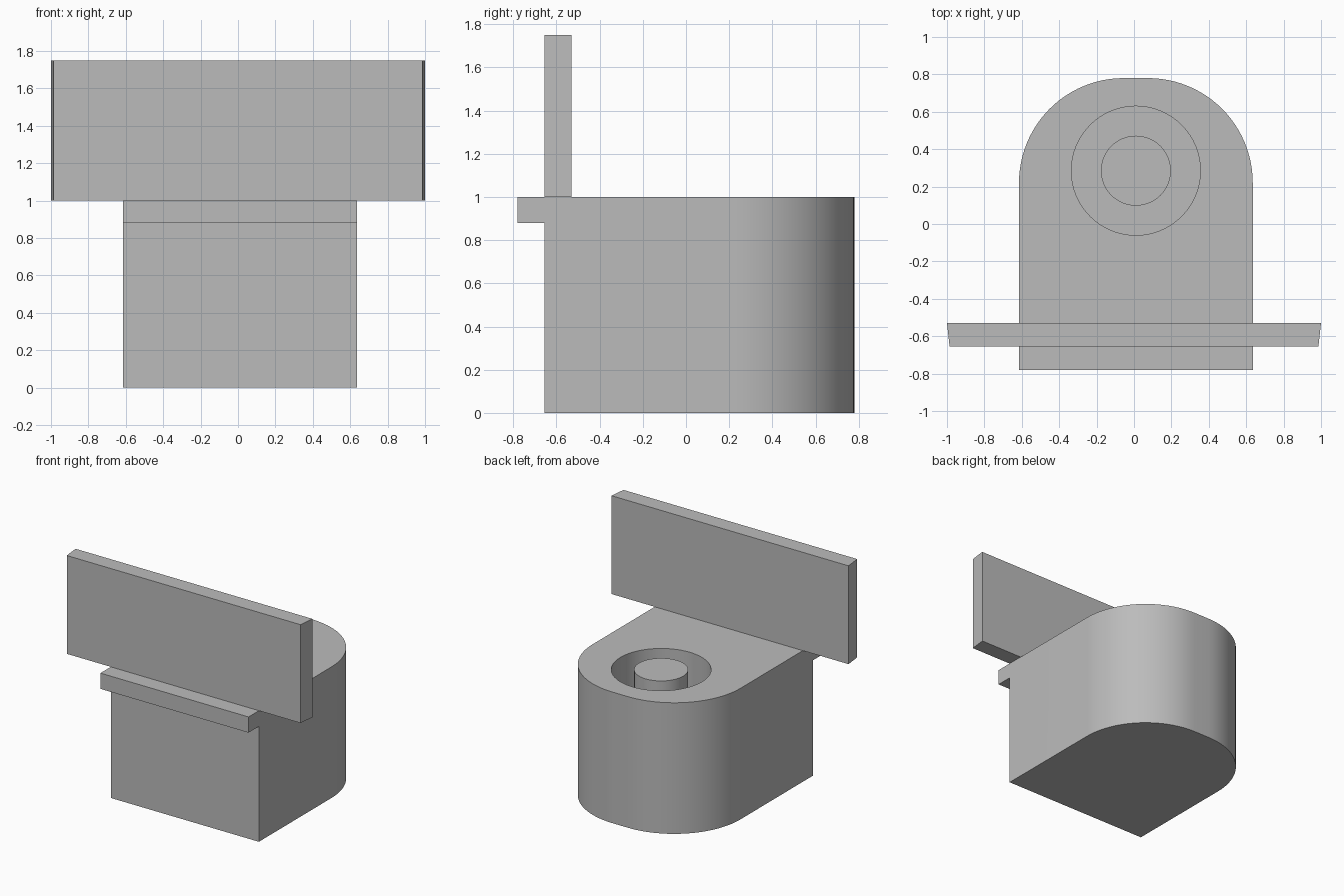
import bpy, bmesh
from math import sin, cos, pi

cube = bpy.data.objects.get("Cube")
if cube:
    bpy.data.objects.remove(cube, do_unlink=True)

GREY = (0.5, 0.5, 0.5, 1)
grey = bpy.data.materials.new("plain grey")
grey.use_nodes = True
grey.diffuse_color = GREY
grey.node_tree.nodes["Principled BSDF"].inputs["Base Color"].default_value = GREY


def prism(name, outline, z0, z1):
    """Upright solid from a counter-clockwise outline."""
    bm = bmesh.new()
    low = [bm.verts.new((x, y, z0)) for x, y in outline]
    high = [bm.verts.new((x, y, z1)) for x, y in outline]
    bm.faces.new(low[::-1])
    bm.faces.new(high)
    n = len(outline)
    for i in range(n):
        j = (i + 1) % n
        bm.faces.new((low[i], low[j], high[j], high[i]))
    mesh = bpy.data.meshes.new(name)
    bm.to_mesh(mesh)
    bm.free()
    mesh.materials.append(grey)
    obj = bpy.data.objects.new(name, mesh)
    bpy.context.collection.objects.link(obj)
    return obj


def arc(cx, cy, r, start, end, steps):
    angles = [start + (end - start) * i / steps for i in range(steps + 1)]
    return [(cx + r * cos(a), cy + r * sin(a)) for a in angles]


def combine(obj, tool, operation):
    """Apply a boolean and discard the tool."""
    bpy.context.view_layer.objects.active = obj
    mod = obj.modifiers.new("boolean", "BOOLEAN")
    mod.operation, mod.solver, mod.object = operation, "EXACT", tool
    bpy.ops.object.modifier_apply(modifier=mod.name)
    bpy.data.objects.remove(tool, do_unlink=True)


def smooth(obj):
    bpy.ops.object.select_all(action="DESELECT")
    obj.select_set(True)
    bpy.context.view_layer.objects.active = obj
    bpy.ops.object.shade_smooth_by_angle(angle=pi / 6)


left, right = 0.635, -0.615
front, back = -0.655, 0.78
corner = 0.56
socket_x, socket_y, socket_floor = 0.01, 0.285, 0.5

# Body with two large rounded corners at the back
outline = [(right, front), (left, front)]
outline += arc(left - corner, back - corner, corner, 0, pi / 2, 24)
outline += arc(right + corner, back - corner, corner, pi / 2, pi, 24)
body = prism("body", outline, 0, 1)

# Lip along the top front edge
lip = prism("lip", [(right, -0.78), (left, -0.78), (left, -0.6), (right, -0.6)], 0.88, 1)
combine(body, lip, "UNION")

# Round socket with a flush post standing in it
socket = prism("socket_cutter", arc(socket_x, socket_y, 0.345, 0, 2 * pi, 64)[:-1], socket_floor, 1.2)
combine(body, socket, "DIFFERENCE")
smooth(body)
post = prism("post", arc(socket_x, socket_y, 0.187, 0, 2 * pi, 48)[:-1], socket_floor, 1)
smooth(post)

# Upright panel with slightly slanted ends
prism("panel", [(-0.986, front), (0.986, front), (1, -0.53), (-1, -0.53)], 1, 1.75)
